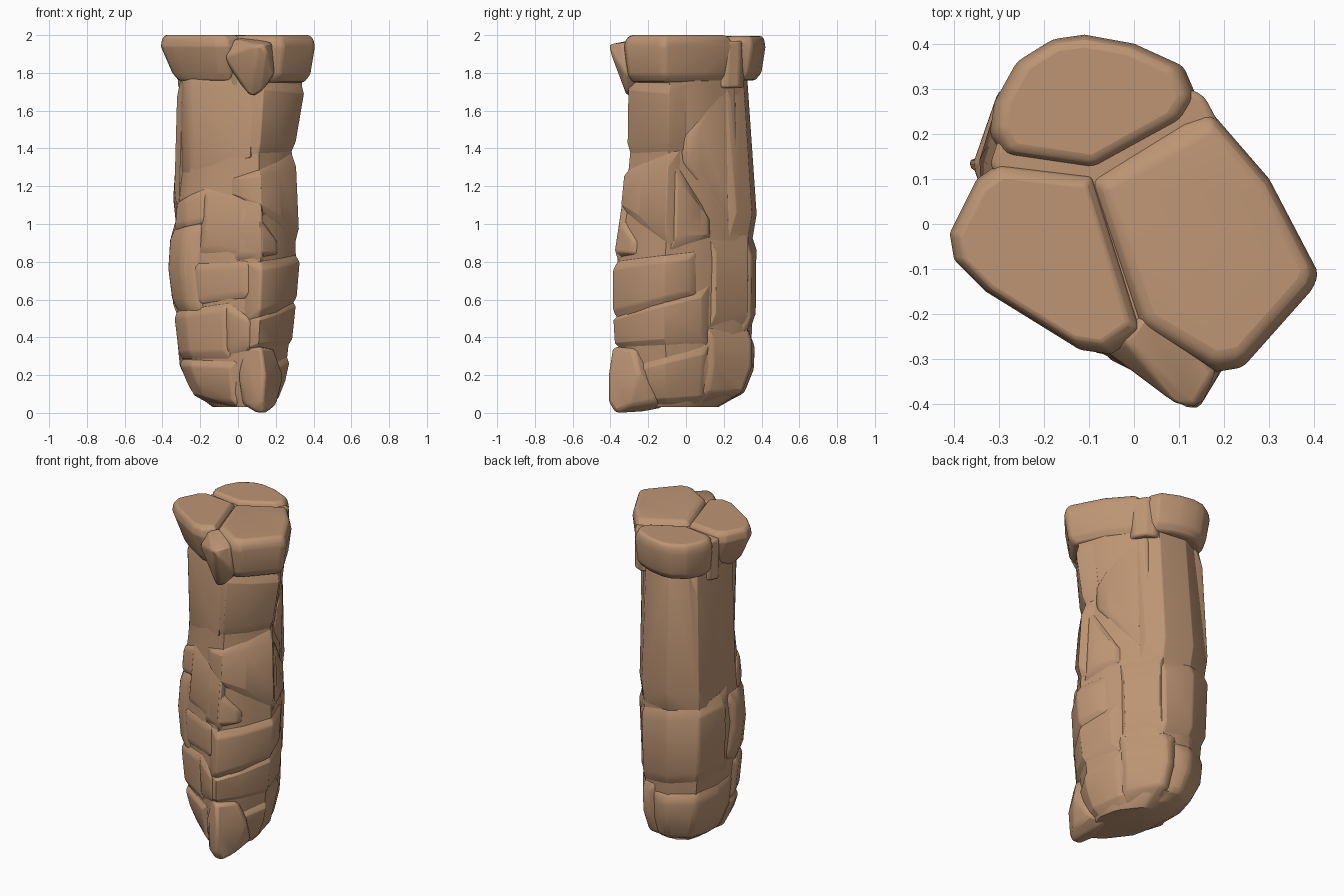
import bpy
import bmesh
from math import radians, degrees, sin, cos, atan2
from mathutils import Vector

cube = bpy.data.objects.get("Cube")
if cube:
    bpy.data.objects.remove(cube, do_unlink=True)

stone = bpy.data.materials.new("brown_stone")
stone.use_nodes = True
colour = (0.51, 0.30, 0.175, 1)
stone.diffuse_color = colour
bsdf = stone.node_tree.nodes["Principled BSDF"]
bsdf.inputs["Base Color"].default_value = colour
bsdf.inputs["Roughness"].default_value = 0.9

# Plan of the pillar, and its reach to -x, +x, -y, +y at each height
PLAN = [(-.33, .14), (-.28, .29), (-.12, .37), (.06, .345), (.13, .265), (.25, .08), (.31, -.1),
        (.22, -.235), (.12, -.33), (-.05, -.26), (-.27, -.14), (-.33, -.03)]
PLAN_REACH = (.33, .31, .33, .37)
REACH = [(.03, .14, .18, .34, .18), (.1, .24, .23, .36, .31), (.25, .305, .27, .37, .365),
         (.5, .335, .3, .385, .37), (.8, .365, .325, .385, .375), (1.1, .34, .315, .34, .37),
         (1.4, .305, .3, .31, .355), (1.75, .32, .36, .305, .345), (1.9, .31, .34, .29, .34)]


def plan_point(angle):
    """Where a ray from the axis meets the plan outline."""
    ray = Vector((cos(radians(angle)), sin(radians(angle))))
    for i, corner in enumerate(PLAN):
        a, b = Vector(corner), Vector(PLAN[i - 1])
        edge = b - a
        det = ray.cross(edge)
        if abs(det) < 1e-9:
            continue
        dist, along = a.cross(edge) / det, a.cross(ray) / det
        if dist > 0 and -1e-5 <= along <= 1 + 1e-5:
            return ray * dist
    return ray * .3


def surface(angle, z, scale=1):
    """Point on the pillar's outer face."""
    z = min(max(z, REACH[0][0]), REACH[-1][0])
    for low, high in zip(REACH, REACH[1:]):
        if z <= high[0]:
            t = (z - low[0]) / (high[0] - low[0])
            reach = [p + (q - p) * t for p, q in zip(low[1:], high[1:])]
            break
    p = plan_point(angle)
    sx = reach[p.x > 0] / PLAN_REACH[p.x > 0]
    sy = reach[2 + (p.y > 0)] / PLAN_REACH[2 + (p.y > 0)]
    return Vector((p.x * sx * scale, p.y * sy * scale, z))


def corner_angles(start, end):
    """Directions of the plan corners lying between two angles."""
    turns = [degrees(atan2(y, x)) + full for x, y in PLAN for full in (0, 360)]
    return sorted(a for a in turns if start + 4 < a < end - 4)


def finish(name, bm, bevel):
    bmesh.ops.recalc_face_normals(bm, faces=bm.faces)
    mesh = bpy.data.meshes.new(name)
    bm.to_mesh(mesh)
    bm.free()
    mesh.materials.append(stone)
    ob = bpy.data.objects.new(name, mesh)
    bpy.context.collection.objects.link(ob)
    if bevel:
        mod = ob.modifiers.new("worn_edges", 'BEVEL')
        mod.width = bevel
        mod.segments = 2
        mod.limit_method = 'ANGLE'
        mod.angle_limit = radians(22)
    bpy.ops.object.select_all(action='DESELECT')
    ob.select_set(True)
    bpy.context.view_layer.objects.active = ob
    bpy.ops.object.shade_smooth_by_angle(angle=radians(35))


def boulder(name, points, bevel=.02):
    """Convex stone around a set of points."""
    bm = bmesh.new()
    for p in points:
        bm.verts.new(p)
    hull = bmesh.ops.convex_hull(bm, input=bm.verts)
    loose = set(hull["geom_interior"]) | set(hull["geom_unused"])
    bmesh.ops.delete(bm, geom=[g for g in loose if isinstance(g, bmesh.types.BMVert)],
                     context='VERTS')
    bmesh.ops.dissolve_limit(bm, angle_limit=radians(9), verts=bm.verts, edges=bm.edges)
    finish(name, bm, bevel)


def facing_stone(name, start, end, low, high, bulge=1.0):
    """Stone on the face; low and high give the heights at its start and end angles."""
    points = []
    near = start + (end - start) * .12
    far = end - (end - start) * .12
    for angle in [start, near, *corner_angles(start, end), far, end]:
        t = (angle - start) / (end - start)
        z0, z1 = (pair[0] + (pair[1] - pair[0]) * t for pair in (low, high))
        for part, scale in ((0, .93), (.16, 1), (.5, 1.01), (.84, 1), (1, .93)):
            size = .94 if angle in (start, end) else scale * bulge
            z = z0 + (z1 - z0) * part
            points.append(surface(angle, z, size))
            points.append(surface(angle, z, .55))
    boulder(name, points)


def cap_stone(name, outline, bottom, shrink, top=2.0):
    """Top slab with a rounded upper rim, narrowing towards the pillar below."""
    ring = [Vector(p) for p in outline]
    mid = sum(ring, Vector((0, 0))) / len(ring)
    points = []
    for z, scale in ((top, .87), (top - .02, .96), (top - .06, 1)):
        points += [(*(mid + (p - mid) * scale), z) for p in ring]
    points += [(*(p * shrink), bottom + .04) for p in ring]
    points += [(*(p * (shrink - .08)), bottom) for p in ring]
    boulder(name, points, .014)


# Inner column that closes the cracks
bm = bmesh.new()
turns = corner_angles(-180, 180)
turns = sorted(turns + [(a + b) / 2 for a, b in zip(turns, turns[1:])])
rings = [[bm.verts.new(surface(a, row[0], .945)) for a in turns] for row in REACH]
for lower, upper in zip(rings, rings[1:]):
    for i in range(len(lower)):
        bm.faces.new((lower[i - 1], lower[i], upper[i], upper[i - 1]))
bm.faces.new(rings[0])
bm.faces.new(rings[-1])
finish("inner_column", bm, 0)

# Upper course
facing_stone("upper_front_stone", 182, 286, (1.2, 1.34), (1.84, 1.8))
facing_stone("upper_left_stone", -80, 0, (1.36, 1.38), (1.78, 1.74))
facing_stone("upper_back_left_stone", -6, 72, (1.33, .92), (1.45, 1.82))
facing_stone("upper_back_stone", 58, 145, (.92, .9), (1.82, 1.8), 1.01)
facing_stone("upper_right_stone", 126, 188, (.92, 1.1), (1.8, 1.78), 1.02)

# Middle course
facing_stone("middle_front_stone", 222, 294, (.84, .8), (1.2, 1.17), 1.01)
facing_stone("middle_front_tip", 266, 312, (.8, .84), (1.18, .9))
facing_stone("middle_left_stone", -98, -6, (1.16, .86), (1.24, 1.4), 1.01)
facing_stone("middle_left_wedge", -14, 32, (.86, .93), (1.34, 1.02))
facing_stone("middle_right_stone", 166, 226, (.55, .5), (.98, 1.02), 1.01)
facing_stone("middle_right_wedge", 184, 232, (.95, 1.0), (1.12, 1.2))
facing_stone("middle_back_left_stone", 32, 82, (.45, .46), (.92, .96), 1.01)
facing_stone("middle_back_stone", 74, 172, (.42, .5), (.9, 1.04))

# Lower course
facing_stone("lower_front_stone", 214, 284, (.56, .6), (.8, .82))
facing_stone("lower_left_stone", -84, 14, (.47, .62), (.8, .86), 1.01)
facing_stone("lower_left_wedge", -82, 32, (.34, .36), (.5, .68))
facing_stone("lower_right_stone", 180, 262, (.28, .28), (.54, .59), 1.01)
facing_stone("lower_front_wedge", 254, 284, (.3, .33), (.6, .5))

# Base course
facing_stone("base_right_stone", 178, 270, (.06, .03), (.29, .28), 1.01)
facing_stone("base_left_stone", -62, 34, (.03, .04), (.24, .38))
facing_stone("base_back_left_stone", 25, 95, (.05, .05), (.46, .44), 1.01)
facing_stone("base_back_stone", 88, 184, (.05, .05), (.4, .46))

# Pointed foot at the front
boulder("foot_stone", [(.1, -.37, 0), (.15, -.37, 0), (.13, -.2, .01), (.05, -.36, .04),
                       (.2, -.3, .04), (.2, -.16, .06), (.13, -.415, .06), (.14, -.415, .2),
                       (.07, -.38, .22), (.12, -.39, .35), (.24, -.25, .2), (.19, -.28, .34),
                       (0, -.31, .2), (.03, -.3, .35), (.1, -.1, .03), (.1, -.1, .3),
                       (.02, -.28, .05)], .02)

# Top slabs
cap_stone("cap_left", [(.01, -.23), (-.1, .1), (.11, .23), (.17, .25), (.3, .1), (.41, -.11),
                       (.4, -.14), (.24, -.32), (.18, -.33)], 1.75, .94)
cap_stone("cap_right", [(-.41, -.02), (-.4, -.08), (-.35, .1), (-.3, .135), (-.09, .11),
                        (.02, -.24), (-.05, -.29), (-.12, -.28), (-.33, -.15)], 1.76, .85)
cap_stone("cap_back", [(-.32, .2), (-.31, .27), (-.26, .36), (-.18, .41), (-.11, .42),
                       (0, .4), (.11, .35), (.14, .28), (.11, .23), (-.09, .12), (-.29, .15)],
          1.76, .95, 1.995)
boulder("cap_filling", [(x, y, z) for z in (1.72, 1.97) for x, y in
                        [(-.32, .13), (-.3, .19), (.1, .31), (.155, .285), (.19, .22),
                         (.06, -.26), (-.02, -.25)]], .014)
boulder("cap_front_wedge", [(-.07, -.28, 1.88), (-.02, -.26, 1.98), (.02, -.2, 1.985),
                            (.12, -.24, 1.98), (.18, -.33, 1.96), (.195, -.325, 1.8),
                            (.13, -.41, 1.95), (.15, -.4, 1.91), (.09, -.4, 1.94),
                            (.07, -.31, 1.67), (.12, -.32, 1.7), (-.02, -.2, 1.78),
                            (.16, -.2, 1.74)], .014)
